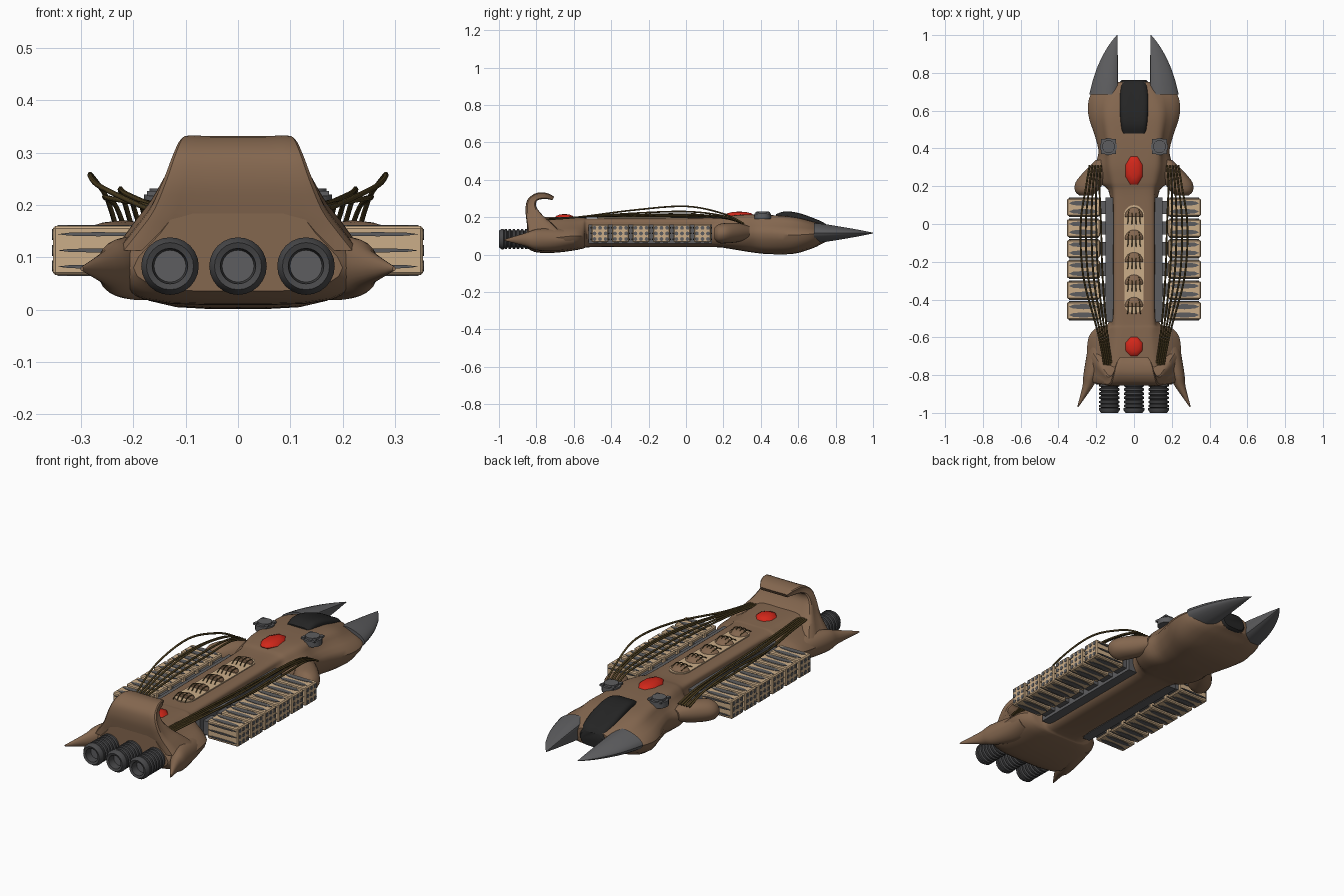
import bpy, bmesh, math
from mathutils import Vector, Matrix

if "Cube" in bpy.data.objects:
    bpy.data.objects.remove(bpy.data.objects["Cube"])

def mat(name, c):
    m = bpy.data.materials.new(name)
    m.diffuse_color = (*c, 1)
    m.use_nodes = True
    m.node_tree.nodes["Principled BSDF"].inputs["Base Color"].default_value = m.diffuse_color
    return m

BROWN = mat("brown_hull", (0.23, 0.135, 0.078))
TAN = mat("tan_bone", (0.60, 0.42, 0.25))
GREY = mat("horn_grey", (0.11, 0.11, 0.115))
DARK = mat("engine_grey", (0.065, 0.065, 0.068))
BLACK = mat("black_canopy", (0.018, 0.018, 0.018))
RED = mat("red_eye", (0.65, 0.02, 0.01))
CABLE = mat("olive_cable", (0.075, 0.05, 0.015))

def finish(name, bm, m):
    bmesh.ops.recalc_face_normals(bm, faces=bm.faces)
    me = bpy.data.meshes.new(name)
    bm.to_mesh(me)
    bm.free()
    me.materials.append(m)
    ob = bpy.data.objects.new(name, me)
    bpy.context.collection.objects.link(ob)
    return ob

def mirror(ob):
    md = ob.modifiers.new("mirror", 'MIRROR')
    md.use_axis = (True, False, False)
    return ob

def catmull(pts, k, closed):
    n, out = len(pts), []
    get = (lambda i: pts[i % n]) if closed else (lambda i: pts[max(0, min(n - 1, i))])
    for i in range(n if closed else n - 1):
        a, b, c, d = get(i - 1), get(i), get(i + 1), get(i + 2)
        for j in range(k):
            t = j / k
            out.append(0.5 * (2*b + (c - a)*t + (2*a - 5*b + 4*c - d)*t*t + (3*b - a - 3*c + d)*t**3))
    if not closed:
        out.append(pts[-1])
    return out

def loft(name, rings, m, k=4):
    # smooth skin through closed rings of points
    rings = [catmull([Vector(p) for p in r], 3, True) for r in rings]
    cols = [catmull(list(c), k, False) for c in zip(*rings)]
    bm = bmesh.new()
    v = [[bm.verts.new(p) for p in c] for c in cols]
    n, L = len(v), len(v[0])
    for i in range(n):
        for j in range(L - 1):
            bm.faces.new((v[i][j], v[(i+1) % n][j], v[(i+1) % n][j+1], v[i][j+1]))
    bm.faces.new([c[0] for c in v])
    bm.faces.new([c[-1] for c in v])
    return finish(name, bm, m)

def section(y, w, wt, zb, zm, zt):
    # hull cross-section: flat belly, widest at zm, narrower deck
    half = [(0.72*w, zb + 0.14*(zm - zb)), (w, zm), (wt + 0.35*(w - wt), zm + 0.6*(zt - zm)),
            (wt, zt - 0.01), (0.7*wt, zt)]
    return [(0, y, zb)] + [(x, y, z) for x, z in half] + [(0, y, zt)] + [(-x, y, z) for x, z in half[::-1]]

def oval(cx, y, cz, rx, rz):
    return [(cx + rx*math.cos(a*math.pi/4), y, cz + rz*math.sin(a*math.pi/4)) for a in range(8)]

# main hull
loft("hull", [section(*s) for s in [
    (-0.85, 0.20, 0.12, 0.035, 0.08, 0.19), (-0.80, 0.245, 0.13, 0.012, 0.08, 0.20),
    (-0.70, 0.25, 0.12, 0.010, 0.09, 0.20), (-0.60, 0.24, 0.11, 0.022, 0.10, 0.197),
    (-0.55, 0.20, 0.11, 0.032, 0.10, 0.195), (-0.50, 0.125, 0.105, 0.04, 0.11, 0.193),
    (-0.20, 0.12, 0.105, 0.04, 0.11, 0.193), (0.14, 0.125, 0.105, 0.04, 0.11, 0.195),
    (0.22, 0.18, 0.115, 0.033, 0.11, 0.205), (0.30, 0.205, 0.13, 0.02, 0.11, 0.213),
    (0.38, 0.188, 0.135, 0.008, 0.11, 0.213), (0.46, 0.205, 0.14, 0.002, 0.11, 0.21),
    (0.58, 0.242, 0.15, 0.005, 0.105, 0.20), (0.68, 0.232, 0.13, 0.035, 0.11, 0.175),
    (0.73, 0.17, 0.095, 0.06, 0.11, 0.16), (0.752, 0.10, 0.08, 0.07, 0.11, 0.15)]], BROWN)

# upswept tail curling forward: (y, z, half width, half thickness, direction angle)
def tail_ring(y, z, w, t, ang):
    a = math.radians(ang)
    ny, nz = -math.sin(a)*t, math.cos(a)*t
    return ([(x*w, y + ny, z + nz) for x in (-0.97, -0.5, 0.5, 0.97)] + [(w, y, z)] +
            [(x*w, y - ny, z - nz) for x in (0.97, 0.5, -0.5, -0.97)] + [(-w, y, z)])
loft("curled_tail", [tail_ring(*s) for s in [
    (-0.76, 0.12, 0.225, 0.08, 95), (-0.785, 0.16, 0.195, 0.06, 100), (-0.81, 0.20, 0.165, 0.042, 103),
    (-0.828, 0.25, 0.14, 0.028, 92), (-0.822, 0.29, 0.122, 0.022, 65), (-0.79, 0.312, 0.108, 0.018, 15),
    (-0.745, 0.313, 0.095, 0.015, -12), (-0.71, 0.300, 0.075, 0.010, -30)]], BROWN)

# swept rear fins
mirror(loft("rear_fin", [oval(*s) for s in [
    (0.15, -0.60, 0.085, 0.085, 0.05), (0.18, -0.70, 0.08, 0.072, 0.062),
    (0.225, -0.80, 0.08, 0.043, 0.055), (0.245, -0.86, 0.08, 0.028, 0.035),
    (0.298, -0.97, 0.078, 0.003, 0.004)]], BROWN))

# shoulder lobes
mirror(loft("shoulder", [oval(*s) for s in [
    (0.17, 0.34, 0.12, 0.03, 0.03), (0.20, 0.28, 0.118, 0.062, 0.05), (0.235, 0.22, 0.115, 0.074, 0.054),
    (0.252, 0.175, 0.112, 0.060, 0.05), (0.255, 0.152, 0.112, 0.035, 0.03)]], BROWN))

# front tusks with a flat inner side
def tusk_ring(y, outer, h):
    x0, w, z = 0.088, outer - 0.088, 0.115
    pts = [(0, -0.75), (0.35, -1), (0.8, -0.6), (1, 0), (0.8, 0.6), (0.35, 1), (0, 0.75), (0, 0)]
    return [(x0 + a*w, y, z + b*h) for a, b in pts]
mirror(loft("tusk", [tusk_ring(*s) for s in [
    (0.685, 0.237, 0.054), (0.76, 0.218, 0.045), (0.84, 0.190, 0.032),
    (0.92, 0.150, 0.018), (0.97, 0.116, 0.008), (1.0, 0.091, 0.002)]], GREY))

# canopy
loft("canopy", [section(*s) for s in [
    (0.48, 0.065, 0.06, 0.10, 0.15, 0.215), (0.53, 0.078, 0.066, 0.10, 0.15, 0.23),
    (0.60, 0.085, 0.07, 0.09, 0.15, 0.222), (0.68, 0.085, 0.07, 0.075, 0.13, 0.195),
    (0.74, 0.08, 0.062, 0.066, 0.11, 0.168), (0.762, 0.065, 0.05, 0.075, 0.11, 0.145)]], BLACK)

def lathe(name, profile, x, z, m, seg=24):
    bm = bmesh.new()
    v = [bm.verts.new((x + r, y, z)) for r, y in profile]
    e = [bm.edges.new(p) for p in zip(v, v[1:])]
    bmesh.ops.spin(bm, geom=v + e, cent=(x, 0, z), axis=(0, 1, 0), angle=2*math.pi, steps=seg)
    bmesh.ops.remove_doubles(bm, verts=bm.verts, dist=1e-5)
    return finish(name, bm, m)

# ribbed engine nozzles
prof = [(0.04, -0.80)]
for i in range(6):
    y = -0.845 - i*0.022
    prof += [(0.045, y), (0.054, y - 0.004), (0.054, y - 0.014), (0.045, y - 0.018)]
prof += [(0.055, -0.975), (0.055, -0.985), (0.045, -1.0), (0.034, -0.996), (0.030, -0.955)]
for i, x in enumerate((-0.13, 0, 0.13)):
    lathe(f"engine_{i}", prof, x, 0.083, DARK)
    lathe(f"engine_core_{i}", [(0.0, -0.96), (0.032, -0.96), (0.032, -0.95)], x, 0.083, GREY)

def box(bm, x, y, z, sx, sy, sz):
    bmesh.ops.create_cube(bm, size=1, matrix=Matrix.Translation((x, y, z)) @ Matrix.Diagonal((sx, sy, sz, 1)))

def disc(bm, loc, scale, axis=None, seg=8):
    r = Matrix.Rotation(math.pi/2, 4, axis) if axis else Matrix()
    bmesh.ops.create_cone(bm, cap_ends=True, segments=seg, radius1=1, radius2=1, depth=1,
                          matrix=Matrix.Translation(loc) @ Matrix.Diagonal((*scale, 1)) @ r)

# side pods, their grey inlays and the mounting rail
pods, inlay, rail = bmesh.new(), bmesh.new(), bmesh.new()
box(rail, 0.125, -0.19, 0.11, 0.05, 0.66, 0.10)
PX, PZ = 0.267, 0.113
for i in range(6):
    y = 0.088 - i*0.1095
    box(pods, PX, y, PZ, 0.174, 0.092, 0.094)
    box(rail, 0.16, y, 0.11, 0.06, 0.07, 0.07)
    for s in (-1, 1):
        for d in (-0.022, 0.022):
            disc(inlay, (PX, y + d, PZ + s*0.047), (0.078, 0.014, 0.004))
        for d in (-0.031, 0, 0.031):
            disc(inlay, (PX, y + s*0.046, PZ + d), (0.078, 0.011, 0.004), 'X')
    for a in (-0.03, 0, 0.03):
        for b in (-0.03, 0, 0.03):
            disc(inlay, (PX + 0.087, y + a, PZ + b), (0.003, 0.0105, 0.0105), 'Y')
bmesh.ops.bevel(pods, geom=list(pods.edges), offset=0.005, segments=1, affect='EDGES')
for n, b, m in (("side_pods", pods, TAN), ("pod_inlays", inlay, GREY), ("pod_rail", rail, GREY)):
    mirror(finish(n, b, m))

# dorsal tan strip
bm = bmesh.new()
ring = [bm.verts.new((0.053*math.cos(a*math.pi/12),
        (0.047 if a <= 12 else -0.42) + 0.053*math.sin(a*math.pi/12), 0.199)) for a in range(24)]
f = bm.faces.new(ring)
ext = bmesh.ops.extrude_face_region(bm, geom=[f])
bmesh.ops.translate(bm, vec=(0, 0, -0.009), verts=[g for g in ext["geom"] if isinstance(g, bmesh.types.BMVert)])
finish("spine_strip", bm, TAN)

def tubes(name, paths, r, m):
    cu = bpy.data.curves.new(name, 'CURVE')
    cu.dimensions = '3D'
    cu.bevel_depth, cu.bevel_resolution, cu.use_fill_caps = r, 1, True
    for p in paths:
        pts = catmull([Vector(q) for q in p], 6, False)
        s = cu.splines.new('POLY')
        s.points.add(len(pts) - 1)
        for a, b in zip(s.points, pts):
            a.co = (*b, 1)
    cu.materials.append(m)
    ob = bpy.data.objects.new(name, cu)
    bpy.context.collection.objects.link(ob)
    return ob

# half-dome vertebrae with thin claws
domes, claws = bmesh.new(), []
for i in range(5):
    y = 0.04 - i*0.119
    bmesh.ops.create_uvsphere(domes, u_segments=16, v_segments=10, radius=1,
        matrix=Matrix.Translation((0, y, 0.195)) @ Matrix.Diagonal((0.05, 0.05, 0.024, 1)))
    for q in [v for v in domes.verts if abs(v.co.y - y) < 0.055 and v.co.y < y - 0.003]:
        q.co.y = y - 0.003
    for x in (-0.032, -0.011, 0.011, 0.032):
        h = 0.024*math.sqrt(1 - (x/0.05)**2)
        claws.append([(x*0.8, y + 0.035, 0.205), (x, y + 0.005, 0.197 + h), (x, y - 0.02, 0.195 + h*0.9),
                      (x*1.05, y - 0.04, 0.198)])
finish("vertebra_domes", domes, BROWN)
tubes("vertebra_claws", claws, 0.0025, CABLE)

# red gems
bm = bmesh.new()
for y, z, r in ((0.285, 0.21, 0.083), (-0.65, 0.197, 0.055)):
    bmesh.ops.create_uvsphere(bm, u_segments=8, v_segments=6, radius=1,
        matrix=Matrix.Translation((0, y, z)) @ Matrix.Diagonal((0.05, r, 0.02, 1)) @ Matrix.Rotation(math.pi/8, 4, 'Z'))
finish("red_gems", bm, RED)

# round deck turrets
bm = bmesh.new()
disc(bm, (0.135, 0.41, 0.205), (0.045, 0.045, 0.03), seg=20)
disc(bm, (0.135, 0.41, 0.222), (0.034, 0.034, 0.018), seg=20)
for a in range(4):
    box(bm, 0.135 + 0.03*(1 if a % 2 else -1), 0.41 + 0.03*(1 if a < 2 else -1), 0.222, 0.018, 0.018, 0.01)
mirror(finish("deck_turret", bm, GREY))

# slack cables bowing from shoulders to tail, on both sides
paths = []
for i, (x, z) in enumerate(((0.282, 0.258), (0.255, 0.215), (0.225, 0.23), (0.20, 0.208), (0.175, 0.20))):
    for s in (-1, 1):
        paths.append([(s*(0.235 - 0.015*i), 0.31, 0.165), (s*(0.245 - 0.015*i + 0.1*(x - 0.2)), 0.2, 0.195 + 0.4*(z - 0.2)),
                      (s*x, 0.0, z), (s*x*0.95, -0.28, 0.6*z + 0.083), (s*(0.19 - 0.012*i), -0.58, 0.2),
                      (s*(0.15 - 0.01*i), -0.79, 0.185)])
tubes("cables", paths, 0.005, CABLE)

# smooth shading with sharp creases
for ob in bpy.context.collection.objects:
    if ob.type == 'MESH':
        ob.select_set(True)
        bpy.context.view_layer.objects.active = ob
bpy.ops.object.shade_smooth_by_angle(angle=math.radians(35))
